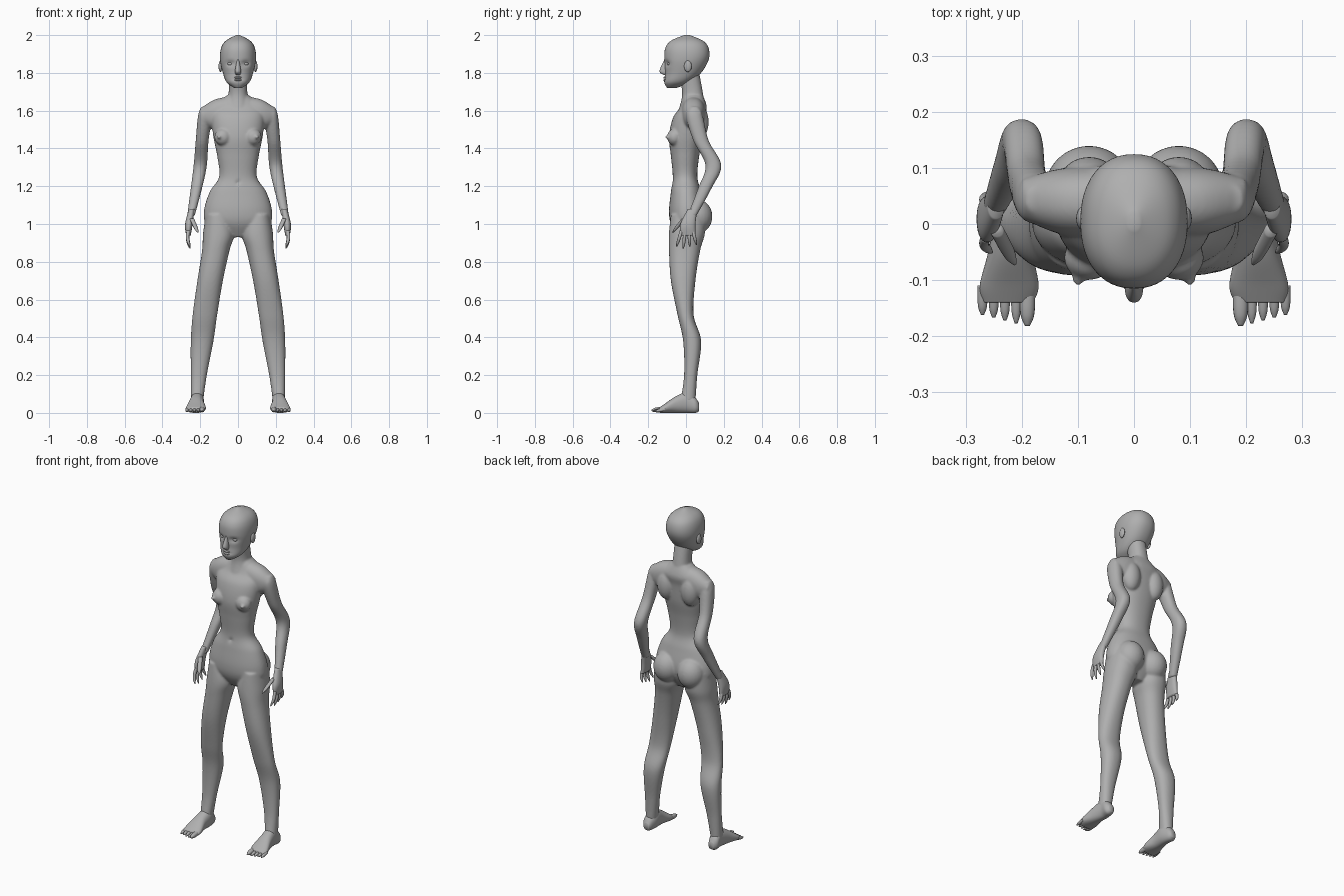
import bpy
import bmesh
import math
from mathutils import Matrix, Vector

default_cube = bpy.data.objects.get("Cube")
if default_cube:
    bpy.data.objects.remove(default_cube, do_unlink=True)

# One plain grey skin
skin = bpy.data.materials.new("grey_skin")
skin.use_nodes = True
skin.diffuse_color = (.43, .43, .43, 1)
for node in skin.node_tree.nodes:
    if node.type == 'BSDF_PRINCIPLED':
        node.inputs["Base Color"].default_value = skin.diffuse_color


def refine(rows, steps):
    """Add in-between sections along a smooth curve."""
    refined = []
    last = len(rows) - 1
    for index in range(last):
        before, start, end, after = (
            Vector(rows[min(max(near, 0), last)]) for near in range(index - 1, index + 3))
        leaving, arriving = (end - before) / 2, (after - start) / 2
        for step in range(steps):
            t = step / steps
            ease = t * t * (3 - 2 * t)
            refined.append(start.lerp(end, ease) + leaving * t * (1 - t) ** 2
                           - arriving * t * t * (1 - t))
    return refined + [Vector(rows[last])]


def superellipse(angle):
    """Slightly squared circle, as a pair of factors."""
    return [math.copysign(abs(wave) ** .9, wave) for wave in (math.cos(angle), math.sin(angle))]


def loft(bm, axis, rows, sides=48, steps=8, mirror=True):
    """Each row: place along the axis, then low and high limits of the other two axes."""
    along = 'xyz'.index(axis)
    first, second = (other for other in range(3) if other != along)
    for side in ((1, -1) if mirror else (1,)):
        rings = []
        for place, low_a, high_a, low_b, high_b in refine(rows, steps):
            ring = []
            for corner in range(sides):
                across, up = superellipse(math.tau * corner / sides)
                point = Vector()
                point[along] = place
                point[first] = (low_a + high_a + across * (high_a - low_a)) / 2
                point[second] = (low_b + high_b + up * (high_b - low_b)) / 2
                point.x *= side
                ring.append(bm.verts.new(point))
            rings.append(ring)
        for ring, following in zip(rings, rings[1:]):
            for corner in range(sides):
                bm.faces.new((ring[corner - 1], ring[corner], following[corner], following[corner - 1]))
        bm.faces.new(rings[0])
        bm.faces.new(rings[-1])


def centred_loft(bm, rows):
    """Each row: height, half width, front limit, back limit."""
    loft(bm, 'z', [(height, -half, half, front, back) for height, half, front, back in rows],
         mirror=False)


def digit(bm, axis, start, end, radius, bow=0):
    """Finger or toe: a slightly bent tube with a rounded tip."""
    rows = []
    along = 'xyz'.index(axis)
    for step in range(6):
        t = step / 5
        centre = Vector(start).lerp(Vector(end), t)
        centre.x += bow * math.sin(math.pi * t)
        size = radius * (1 - .7 * t ** 5)
        row = [centre[along]]
        for other in range(3):
            if other != along:
                row += [centre[other] - size, centre[other] + size]
        rows.append(row)
    loft(bm, axis, rows, sides=16, steps=3)


def ball(bm, x, y, z, radii):
    for side in ((1, -1) if x else (1,)):
        place = Matrix.Translation((x * side, y, z))
        bmesh.ops.create_uvsphere(bm, u_segments=24, v_segments=16, radius=1,
                                  matrix=place @ Matrix.Diagonal(radii).to_4x4())


def dent(bm, x, z, wide, tall, depth):
    """Push the front surface back around a point, on both sides."""
    for vert in bm.verts:
        if vert.co.y < -.03:
            spread = Vector(((abs(vert.co.x) - x) / wide, (vert.co.z - z) / tall))
            vert.co.y += depth * math.exp(-spread.length_squared)


def finish(name, bm):
    bmesh.ops.recalc_face_normals(bm, faces=bm.faces)
    for face in bm.faces:
        face.smooth = True
    mesh = bpy.data.meshes.new(name)
    bm.to_mesh(mesh)
    bm.free()
    mesh.materials.append(skin)
    part = bpy.data.objects.new(name, mesh)
    bpy.context.collection.objects.link(part)
    return part


# Torso, from crotch to collar, with a navel
bm = bmesh.new()
centred_loft(bm, [
    (.93, .05, -.04, .05), (1, .165, -.08, .09), (1.07, .18, -.09, .1),
    (1.17, .15, -.08, .08), (1.25, .1, -.07, .06), (1.36, .11, -.08, .07),
    (1.46, .13, -.09, .09), (1.56, .14, -.07, .1), (1.62, .13, -.03, .11),
    (1.68, .06, -.01, .09)])
dent(bm, x=0, z=1.22, wide=.01, tall=.01, depth=.01)

# Neck
centred_loft(bm, [(1.6, .07, -.04, .1), (1.69, .05, -.02, .09), (1.8, .05, -.04, .07)])

# Shoulder yokes
loft(bm, 'x', [(0, -.02, .1, 1.55, 1.68), (.12, -.02, .1, 1.5, 1.66), (.2, .01, .08, 1.54, 1.61)])

# Breasts, nipples, shoulder blades and buttocks
ball(bm, x=.08, y=-.06, z=1.46, radii=(.045, .04, .045))
ball(bm, x=.1, y=-.1, z=1.46, radii=(.01, .01, .01))
ball(bm, x=.08, y=.07, z=1.54, radii=(.055, .05, .09))
ball(bm, x=.08, y=.06, z=1.04, radii=(.08, .08, .09))

# Arms, shoulder to wrist, a little deeper than wide
arm_path = [
    (1.62, .175, .045, .02), (1.57, .175, .045, .037), (1.44, .19, .08, .034),
    (1.31, .2, .145, .035), (1.19, .22, .1, .03), (1.04, .25, .03, .02)]
loft(bm, 'z', [(height, x - size, x + size, y - size * 1.2, y + size * 1.2)
               for height, x, y, size in arm_path])

# Legs, hip to ankle
loft(bm, 'z', [
    (1.05, .05, .17, -.08, .1), (.95, .02, .185, -.09, .1), (.86, .045, .19, -.09, .075),
    (.7, .08, .215, -.08, .05), (.52, .11, .24, -.045, .04), (.38, .13, .25, -.015, .08),
    (.2, .165, .25, -.01, .06), (.06, .185, .25, -.03, .05)])

body = finish("body", bm)
fuse = body.modifiers.new("fuse", 'REMESH')
fuse.mode = 'VOXEL'
fuse.voxel_size = .006
fuse.use_smooth_shade = True
soften = body.modifiers.new("soften", 'SMOOTH')
soften.iterations = 6

# Head with eye sockets and a mouth line
bm = bmesh.new()
centred_loft(bm, [
    (1.72, .02, -.1, -.05), (1.75, .06, -.115, .02), (1.8, .08, -.11, .08),
    (1.87, .095, -.115, .12), (1.93, .09, -.11, .12), (1.97, .065, -.08, .09),
    (2, .01, -.01, .02)])
dent(bm, x=.04, z=1.85, wide=.02, tall=.014, depth=.014)
dent(bm, x=0, z=1.768, wide=.025, tall=.005, depth=.006)
finish("head", bm)

# Nose
bm = bmesh.new()
centred_loft(bm, [(1.87, .006, -.115, -.09), (1.81, .016, -.14, -.09), (1.79, .012, -.12, -.09)])
finish("nose", bm)

# Lips, eyelids and ears
bm = bmesh.new()
for height in (1.762, 1.775):
    ball(bm, x=0, y=-.11, z=height, radii=(.02, .01, .006))
finish("lips", bm)
bm = bmesh.new()
ball(bm, x=.04, y=-.085, z=1.848, radii=(.016, .014, .01))
finish("eyelids", bm)
bm = bmesh.new()
ball(bm, x=.093, y=.01, z=1.835, radii=(.01, .02, .03))
finish("ears", bm)

# Hands: palm, four fingers and a thumb
bm = bmesh.new()
loft(bm, 'z', [(1.08, .23, .26, .01, .06), (1, .24, .28, -.03, .05), (.94, .25, .275, -.03, .05)])
for finger in range(4):
    knuckle = (.263, .02 * finger - .024, .965)
    tip = (.254, .035 * finger - .05, .87 + .01 * abs(finger - 1))
    digit(bm, 'z', knuckle, tip, radius=.009, bow=.008)
digit(bm, 'z', (.245, -.01, 1.03), (.213, -.07, .955), radius=.012)
finish("hands", bm)

# Feet: wedge and five toes
bm = bmesh.new()
loft(bm, 'y', [
    (.07, .2, .235, .01, .05), (.05, .19, .25, 0, .08), (.01, .18, .25, 0, .11),
    (-.05, .18, .26, 0, .09), (-.11, .17, .275, 0, .05), (-.14, .18, .27, 0, .03)])
for toe in range(5):
    x = .19 + .02 * toe
    size = .009 if toe else .014
    digit(bm, 'y', (x, -.11, .02), (x, .005 * toe - .182, size), size)
finish("feet", bm)
